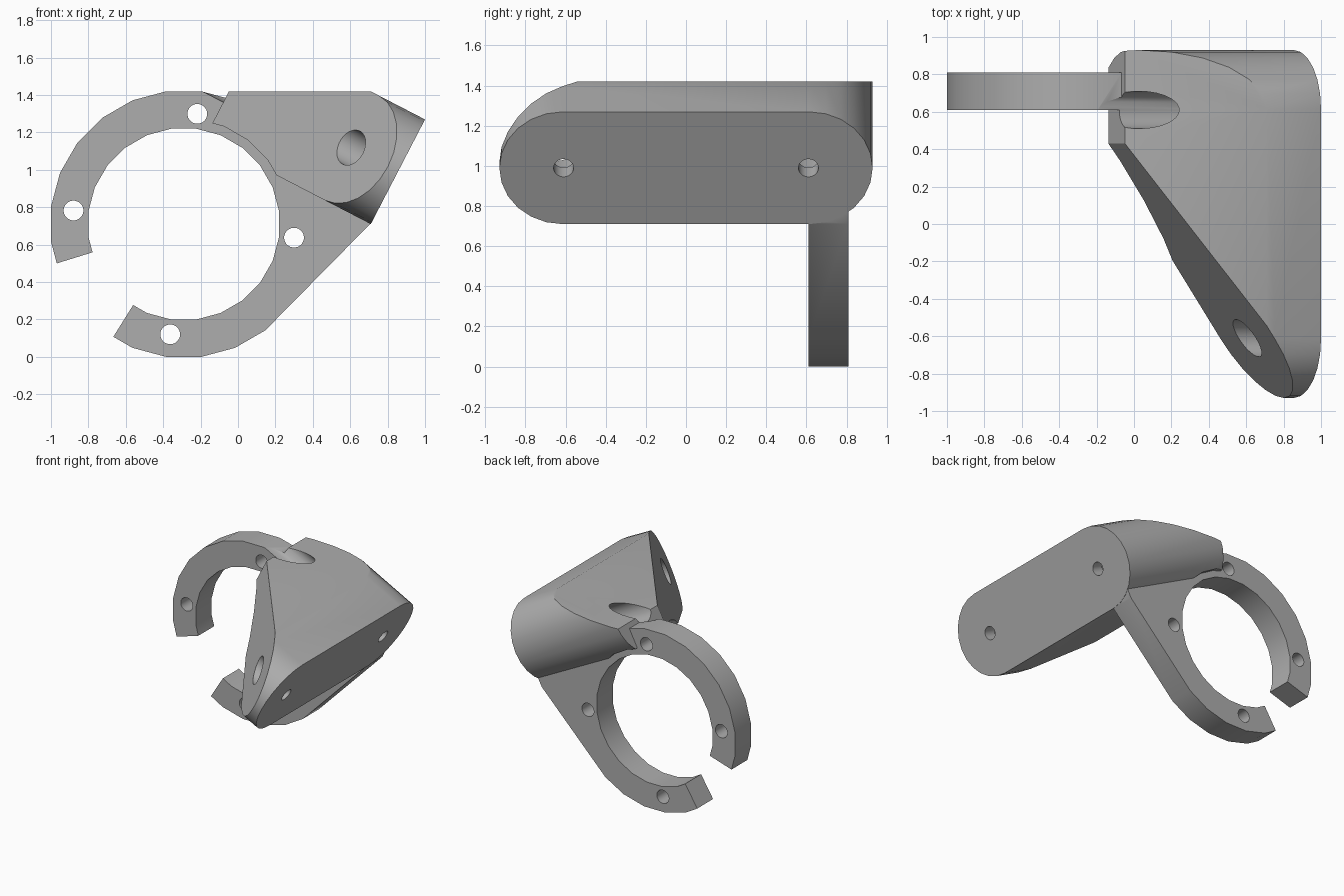
import bpy, bmesh
from math import cos, sin, radians, sqrt
from mathutils import Vector

cube = bpy.data.objects.get("Cube")
if cube:
    bpy.data.objects.remove(cube, do_unlink=True)

grey = bpy.data.materials.new("plain grey")
grey.use_nodes = True
COLOUR = (0.42, 0.42, 0.42, 1)
grey.diffuse_color = COLOUR
grey.node_tree.nodes["Principled BSDF"].inputs["Base Color"].default_value = COLOUR

# Tilted frame of the mounting arm: DEPTH runs back from its end face, RISE runs up it
TILT = radians(27.4)
DEPTH = Vector((-cos(TILT), 0, sin(TILT)))
RISE = Vector((sin(TILT), 0, cos(TILT)))
FOOT = Vector((0.71, 0, 0.71))
HALF = 0.315
SPAN = 0.615
RING = Vector((-0.29, 0, 0.71))
TOP = 1.42


def arm_point(u, v, y):
    return FOOT + DEPTH * u + RISE * v + Vector((0, y, 0))


def prism(name, outline, sweep):
    """Solid made by sweeping a flat outline along a vector."""
    bm = bmesh.new()
    base = bm.faces.new([bm.verts.new(p) for p in outline])
    new = bmesh.ops.extrude_face_region(bm, geom=[base])["geom"]
    bmesh.ops.translate(bm, vec=sweep, verts=[g for g in new if isinstance(g, bmesh.types.BMVert)])
    bmesh.ops.recalc_face_normals(bm, faces=bm.faces)
    mesh = bpy.data.meshes.new(name)
    bm.to_mesh(mesh)
    bm.free()
    mesh.materials.append(grey)
    obj = bpy.data.objects.new(name, mesh)
    bpy.context.collection.objects.link(obj)
    return obj


def rod(name, start, sweep, radius, sides=24):
    axis = sweep.normalized()
    a = axis.orthogonal().normalized()
    b = axis.cross(a)
    turns = [radians(360 * (i + 0.5) / sides) for i in range(sides)]
    return prism(name, [start + (a * cos(t) + b * sin(t)) * radius for t in turns], sweep)


def combine(target, tool, operation):
    mod = target.modifiers.new("join", "BOOLEAN")
    mod.operation, mod.solver, mod.object = operation, "EXACT", tool
    bpy.context.view_layer.objects.active = target
    bpy.ops.object.modifier_apply(modifier=mod.name)
    bpy.data.objects.remove(tool, do_unlink=True)


def slice_off(obj, point, normal):
    """Remove everything on the normal side of a plane and cap the cut."""
    bm = bmesh.new()
    bm.from_mesh(obj.data)
    cut = bmesh.ops.bisect_plane(bm, geom=bm.verts[:] + bm.edges[:] + bm.faces[:],
                                 plane_co=point, plane_no=normal, clear_outer=True)
    edges = [g for g in cut["geom_cut"] if isinstance(g, bmesh.types.BMEdge)]
    bmesh.ops.contextual_create(bm, geom=edges)
    bmesh.ops.recalc_face_normals(bm, faces=bm.faces)
    bm.to_mesh(obj.data)
    bm.free()


# Arm: round-ended slab, flat on top and cut diagonally at the front
outline = []
for side in (1, -1):
    for i in range(13):
        t = radians(15 * i - 90)
        outline.append(arm_point(0, HALF + side * HALF * sin(t), side * (SPAN + HALF * cos(t))))
bracket = prism("clamp_bracket", outline, DEPTH)
slice_off(bracket, Vector((0, 0, TOP)), Vector((0, 0, 1)))
low, high = arm_point(0.06, 0, -0.93), arm_point(1, 0, 0.43)
normal = RISE.cross(high - low).normalized()
if normal.y > 0:
    normal.negate()
slice_off(bracket, low, normal)

# Clearance around the clamped tube
clearance = rod("clearance", RING + Vector((0, -1.2, 0)), Vector((0, 2.4, 0)), 0.565)
combine(bracket, clearance, "DIFFERENCE")


# Split ring with a straight strut running to the foot of the arm
def ring_point(apothem, deg):
    r = apothem / cos(radians(deg - 15 * round(deg / 15)))
    return RING + Vector((r * cos(radians(deg)), 0.61, r * sin(radians(deg))))


GAP_START, GAP_END = -122, 197.2
corners = [7.5 + 15 * k for k in range(-8, 13)]
outer = [GAP_START] + [a for a in corners if a < -50]
strut = [arm_point(0.003, v, 0.61) for v in (0, 0.12)] + [arm_point(0.3, 0.2, 0.61)]
upper = [a for a in corners if a > 35] + [GAP_END]
profile = [ring_point(0.71, a) for a in outer] + strut
profile += [ring_point(0.71, a) for a in upper]
profile += [ring_point(0.51, a) for a in [GAP_END] + corners[::-1] + [GAP_START]]
ring = prism("split_ring", profile, Vector((0, 0.2, 0)))
combine(bracket, ring, "UNION")

# Four bolt holes through the ring
for k in range(4):
    t = radians(83 + 90 * k)
    spot = RING + Vector((cos(t), 0, sin(t))) * 0.594
    hole = rod("bolt_hole", spot + Vector((0, 0.5, 0)), Vector((0, 0.36, 0)), 0.053)
    combine(bracket, hole, "DIFFERENCE")

# Two counterbored screw holes along the arm
for y in (-0.61, 0.61):
    bore = rod("screw_hole", arm_point(-0.1, HALF, y), DEPTH * 0.4, 0.05)
    combine(bracket, bore, "DIFFERENCE")
    sink = rod("counterbore", arm_point(0.1, HALF, y), DEPTH * 1.5, 0.1)
    combine(bracket, sink, "DIFFERENCE")

bpy.ops.object.select_all(action="DESELECT")
bracket.select_set(True)
bpy.context.view_layer.objects.active = bracket
bpy.ops.object.shade_smooth_by_angle(angle=radians(30))
